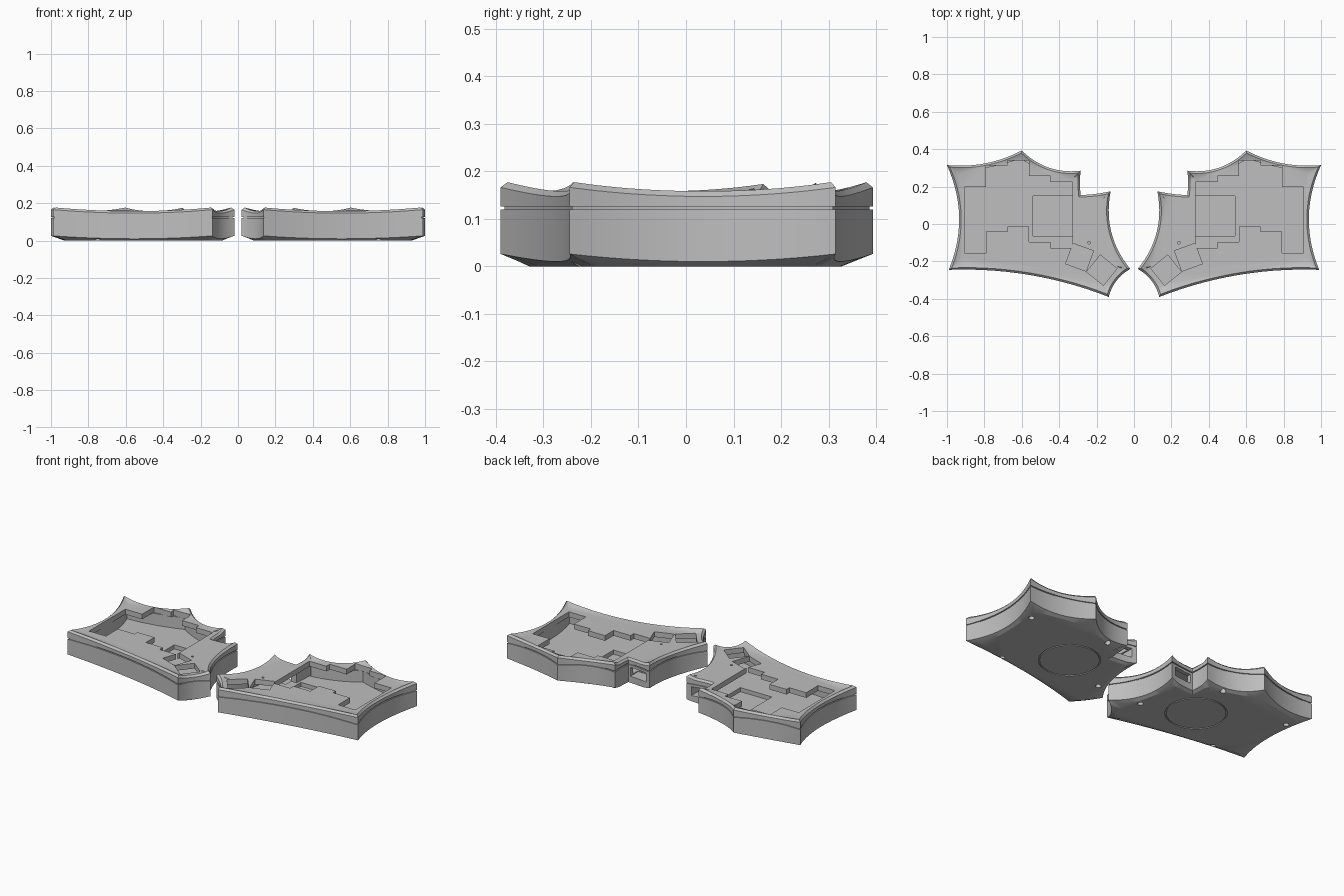
import bpy, bmesh, math
from mathutils import Vector, Matrix

cube = bpy.data.objects.get("Cube")
if cube:
    bpy.data.objects.remove(cube)

grey = bpy.data.materials.new("plain grey")
grey.use_nodes = True
GREY = (0.52, 0.52, 0.52, 1)
grey.diffuse_color = GREY
grey.node_tree.nodes["Principled BSDF"].inputs["Base Color"].default_value = GREY

# Case corners: x, y, flare of the corner, inward sag of the edge that follows
CORNERS = [(0.02, -0.24, 1, 0.02), (0.135, -0.39, 1, 0.045), (0.99, -0.245, 1, 0.06),
           (1.0, 0.315, 1, 0.03), (0.6, 0.393, 1, 0.04), (0.285, 0.285, 0.9, 0.004),
           (0.285, 0.155, 0, 0.004), (0.125, 0.175, 0.8, 0.05)]
STEPS = 14


def left_of(d):
    return Vector((-d.y, d.x)).normalized()


def make_outline():
    """Concave case outline as (point, inward offset direction, flare) triples."""
    ends = [Vector(c[:2]) for c in CORNERS]
    count = len(ends)
    chords = [ends[(i + 1) % count] - ends[i] for i in range(count)]
    bows = [4 * c[3] * left_of(d) for c, d in zip(CORNERS, chords)]
    # Mitre direction at every corner
    mitres = []
    for i in range(count):
        before, after = left_of(chords[i - 1] - bows[i - 1]), left_of(chords[i] + bows[i])
        n = (before + after).normalized()
        mitres.append(n * min(1 / n.dot(before), 1.6))
    result = []
    for i in range(count):
        for k in range(STEPS):
            u = k / STEPS
            near = i if u < 0.5 else (i + 1) % count
            w = (2 * u - 1) ** 2
            p = ends[i] + chords[i] * u + bows[i] * u * (1 - u)
            normal = left_of(chords[i] + bows[i] * (1 - 2 * u))
            result.append((p, normal.lerp(mitres[near], w), w * CORNERS[near][2]))
    return result


OUTLINE = make_outline()


def loft(name, rings):
    """Solid through closed counter-clockwise rings, from low to high, capped."""
    bm = bmesh.new()
    loops = [[bm.verts.new(p) for p in ring] for ring in rings]
    for low, high in zip(loops, loops[1:]):
        for i in range(len(low)):
            bm.faces.new((low[i - 1], low[i], high[i], high[i - 1]))
    bm.faces.new(loops[0][::-1])
    bm.faces.new(loops[-1])
    mesh = bpy.data.meshes.new(name)
    bm.to_mesh(mesh)
    bm.free()
    mesh.materials.append(grey)
    obj = bpy.data.objects.new(name, mesh)
    bpy.context.collection.objects.link(obj)
    return obj


def shell(name, levels):
    """Each level: inset, extra inset at corners, height, extra height at corners."""
    return loft(name, [[(*(p + n * (d + dw * w)), z + zw * w) for p, n, w in OUTLINE]
                       for d, dw, z, zw in levels])


def prism(pts, z0, z1):
    return loft("cutter", [[(x, y, z) for x, y in pts] for z in (z0, z1)])


def box(x0, x1, y0, y1, z0, z1):
    return prism([(x0, y0), (x1, y0), (x1, y1), (x0, y1)], z0, z1)


def disc(x, y, r, z0, z1, sides=24):
    return prism([(x + r * math.cos(2 * math.pi * k / sides),
                   y + r * math.sin(2 * math.pi * k / sides)) for k in range(sides)], z0, z1)


def key_square(x, y, degrees):
    half, rot = 0.058, Matrix.Rotation(math.radians(degrees), 2)
    corners = [(-half, -half), (half, -half), (half, half), (-half, half)]
    return prism([rot @ Vector(c) + Vector((x, y)) for c in corners], 0.1, 0.3)


def cut(obj, cutters):
    for c in cutters:
        mod = obj.modifiers.new("cut", "BOOLEAN")
        mod.operation, mod.solver, mod.object = "DIFFERENCE", "EXACT", c
        bpy.context.view_layer.objects.active = obj
        bpy.ops.object.modifier_apply(modifier=mod.name)
        bpy.data.objects.remove(c)


def hollow(z0):
    return shell("cutter", [(0.025, 0.01, z0, 0), (0.025, 0.01, 0.2, 0)])


# Lower case: tapered base, hollow tray, controller recess, port, screws, ring groove
lower = shell("lower_case", [(0.02, 0.035, 0, 0), (0, 0, 0.01, 0.016), (0, 0, 0.12, 0)])
ring = disc(0.45, -0.01, 0.17, -0.01, 0.006, 64)
cut(ring, [disc(0.45, -0.01, 0.163, -0.02, 0.02, 64)])
screws = [(0.41, 0.265), (0.15, -0.125), (0.75, -0.225), (0.905, 0.21)]
cut(lower, [hollow(0.055), box(0.325, 0.54, -0.065, 0.15, 0.03, 0.2),
            box(0.155, 0.27, 0.08, 0.25, 0.05, 0.105), ring]
    + [disc(x, y, 0.016, -0.02, 0.025) for x, y in screws])

# Recessed seam between the two case halves
seam = shell("seam_gasket", [(0.006, 0, 0.12, 0), (0.006, 0, 0.126, 0)])
cut(seam, [hollow(0.05)])

# Top cover: bevelled rim with flared corners, staggered key well and thumb keys
cover = shell("top_cover", [(0, 0, 0.126, 0), (0, 0, 0.147, 0.019), (0.011, 0, 0.158, 0.019),
                            (0.016, 0.015, 0.158, 0.007), (0.022, 0.033, 0.158, 0)])
column_tops = [0.225, 0.257, 0.34, 0.313, 0.198]
edges = [0.33 + 0.1155 * i for i in range(6)]
upper, under = [], []
for i, top in enumerate(column_tops):
    upper += [(edges[i], top), (edges[i + 1], top)]
    under += [(edges[i], top - 0.353), (edges[i + 1], top - 0.353)]
cut(cover, [prism(under + upper[::-1], 0.1, 0.3), key_square(0.291, -0.178, 20),
            key_square(0.172, -0.247, 39), disc(0.24, -0.1, 0.007, 0.1, 0.3, 16)])

# Shade and mirror each part to the other hand
for obj in (lower, seam, cover):
    name = obj.name
    twin = obj.copy()
    twin.data = obj.data.copy()
    twin.data.transform(Matrix.Scale(-1, 4, (1, 0, 0)))
    twin.data.flip_normals()
    bpy.context.collection.objects.link(twin)
    obj.name, twin.name = "left_" + name, "right_" + name
    for o in (obj, twin):
        bpy.ops.object.select_all(action="DESELECT")
        o.select_set(True)
        bpy.context.view_layer.objects.active = o
        bpy.ops.object.shade_smooth_by_angle(angle=math.radians(25))
